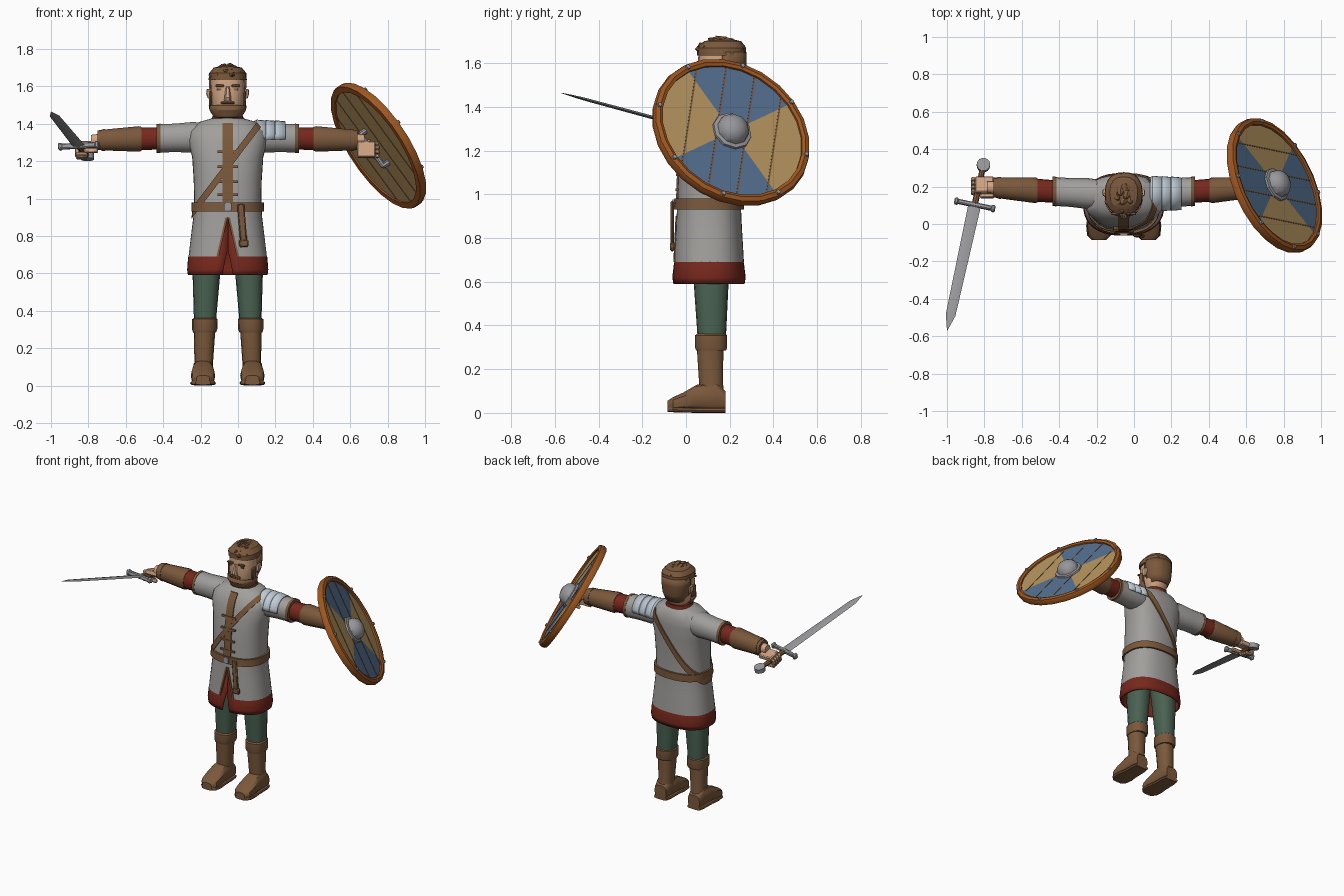
import bpy, bmesh, math, random
from mathutils import Vector, Matrix

cube = bpy.data.objects.get("Cube")
if cube:
    bpy.data.objects.remove(cube, do_unlink=True)
random.seed(4)
CX, TAU, P = -0.055, 2 * math.pi, 2.4
X, Y, Z = Vector((1, 0, 0)), Vector((0, 1, 0)), Vector((0, 0, 1))


def material(name, hexa):
    lin = [(int(hexa[i:i + 2], 16) / 255) ** 2.2 for i in (0, 2, 4)] + [1]
    m = bpy.data.materials.new(name)
    m.use_nodes = True
    m.diffuse_color = lin
    m.node_tree.nodes["Principled BSDF"].inputs["Base Color"].default_value = lin
    return m


GREY, BROWN = material("tunic grey", "a09e9b"), material("leather brown", "7a593e")
RED, GREEN = material("dark red", "762c22"), material("leg green", "4b6253")
SKIN, STEEL = material("skin", "d0a382"), material("steel", "96969a")
PALE, TAN = material("pale plate", "c0ccd6"), material("tan wood", "b4935f")
BLUE, RIM = material("shield blue", "567090"), material("rim orange brown", "9e5826")


def finish(name, bm, *mats):
    bmesh.ops.recalc_face_normals(bm, faces=bm.faces)
    me = bpy.data.meshes.new(name)
    bm.to_mesh(me)
    bm.free()
    for m in mats:
        me.materials.append(m)
    ob = bpy.data.objects.new(name, me)
    bpy.context.collection.objects.link(ob)
    return ob


def ring(c, u, v, ru, rv, a0=0.0, a1=TAU, n=24, p=P):
    """Superellipse points, a full loop or an open arc."""
    full = abs(a1 - a0 - TAU) < 1e-6
    pts = []
    for i in range(n if full else n + 1):
        a = a0 + (a1 - a0) * i / n
        e = lambda t: math.copysign(abs(t) ** (2 / p), t)
        pts.append(Vector(c) + u * ru * e(math.cos(a)) + v * rv * e(math.sin(a)))
    return pts


def loft(name, rings, mat, closed=True, caps=True, wrap=False, thick=0):
    bm = bmesh.new()
    rows = [[bm.verts.new(q) for q in r] for r in rings]
    n = len(rows[0])
    for a, b in zip(rows, rows[1:] + (rows[:1] if wrap else [])):
        for i in range(n if closed else n - 1):
            j = (i + 1) % n
            bm.faces.new((a[i], a[j], b[j], b[i]))
    if caps and closed and not wrap:
        bm.faces.new(rows[0])
        bm.faces.new(rows[-1])
    ob = finish(name, bm, mat)
    if thick:
        ob.modifiers.new("Solidify", "SOLIDIFY").thickness = thick
    return ob


def upright(name, rows, mat, n=24, a0=0.0, a1=TAU, **kw):
    """Loft of level rings given as x, y, z, rx, ry."""
    return loft(name, [ring((x, y, z), X, Y, rx, ry, a0, a1, n) for x, y, z, rx, ry in rows],
                mat, closed=abs(a1 - a0 - TAU) < 1e-6, **kw)


def frame(o, x, y):
    x = Vector(x).normalized()
    z = x.cross(Vector(y)).normalized()
    m = Matrix((x, z.cross(x), z)).transposed().to_4x4()
    m.translation = o
    return m


def boxes(name, parts, mat, m=Matrix(), bevel=0.006):
    bm = bmesh.new()
    for c, s in parts:
        bmesh.ops.create_cube(bm, size=1, matrix=m @ Matrix.Translation(c) @ Matrix.Diagonal((*s, 1)))
    ob = finish(name, bm, mat)
    if bevel:
        ob.modifiers.new("Bevel", "BEVEL").width = bevel
    return ob


def rod(name, a, b, r1, r2, mat, n=12):
    a, b = Vector(a), Vector(b)
    m = frame(a, b - a, Z if abs((b - a).normalized().z) < 0.9 else X)
    u, v = m.col[1].to_3d(), m.col[2].to_3d()
    return loft(name, [ring(a, u, v, r1, r1, n=n, p=2), ring(b, u, v, r2, r2, n=n, p=2)], mat)


# Tunic body with an open front slit
TUNIC = [(.69, .21, .16, .105), (.95, .178, .145, .105), (1.1, .182, .145, .11), (1.22, .19, .142, .118),
         (1.31, .212, .135, .13), (1.36, .205, .125, .137), (1.41, .15, .1, .145), (1.43, .08, .075, .15)]


def prof(z):
    z = min(max(z, .69), 1.43)
    for a, b in zip(TUNIC, TUNIC[1:]):
        if z <= b[0]:
            t = (z - a[0]) / (b[0] - a[0])
            return [a[i] + (b[i] - a[i]) * t for i in (1, 2, 3)]


rings = []
for z in (.69, .76, .83, .9, 1.0, 1.1, 1.22, 1.31, 1.36, 1.41, 1.43):
    rx, ry, cy = prof(z)
    gap = math.asin((max(.9 - z, 0) / .21 * .05 / rx) ** 1.2)
    rings.append(ring((CX, cy, z), X, Y, rx, ry, gap - TAU / 4, TAU * .75 - gap - 1e-4, 36))
loft("tunic", rings, GREY, closed=False)
rings = []
for z, rx, ry, gap in ((.59, .213, .163, .09), (.62, .217, .168, .07), (.685, .212, .16, .03),
                       (.72, .198, .149, .002), (.93, .17, .135, .002)):
    rings.append(ring((CX, .105, z), X, Y, rx, ry, gap - TAU / 4, TAU * .75 - gap, 36))
loft("under_skirt", rings, RED, closed=False, thick=.008)


# Belt, hem and shoulder strap follow the tunic
def band(name, a, b, h, off, mat, n=48):
    loops = []
    for i in range(n):
        row = []
        for dz, o in ((-h, -.01), (-h, off), (h, off), (h, -.01)):
            lo, hi = .6, 1.43
            for _ in range(24):
                z = (lo + hi) / 2
                rx, ry, cy = prof(z)
                q = ring((CX, cy, z), X, Y, rx + o, ry + o, n=n)[i]
                lo, hi = (z, hi) if z < a + dz + b * (q.x - CX) else (lo, z)
            row.append(q)
        loops.append(row)
    loft(name, loops, mat, wrap=True)


band("belt", .955, 0, .025, .014, BROWN)
band("shoulder_strap", 1.175, 1.32, .028, .009, BROWN)


def front_plate(name, rows, mat, off=.007):
    out = []
    for z, x0, x1 in rows:
        rx, ry, cy = prof(z)
        f = lambda x, o: Vector((CX + x, cy - ry * (1 - abs(x / rx) ** P) ** (1 / P) - o, z))
        out.append([f(x0, -.01), f(x0, off), f(x1, off), f(x1, -.01)])
    loft(name, out, mat)


front_plate("front_strip", [(z, -.027, .027) for z in (.97, 1.1, 1.22, 1.31, 1.36, 1.405)], BROWN)
for z in (1.02, 1.09, 1.17, 1.25):
    front_plate("tunic_tie", [(z - .006, -.055, .055), (z + .006, -.055, .055)], BROWN, .013)
for s in (-1, 1):
    front_plate("slit_trim", [(.69, s * .048, s * .06), (.9, 0, s * .012)], BROWN, .005)
front_plate("buckle", [(.935, -.02, .02), (.975, -.02, .02)], STEEL, .022)
boxes("belt_tail", [((0, 0, -.09), (.038, .014, .2)), ((0, 0, -.2), (.05, .02, .04))], BROWN,
      Matrix.Translation((.015, -.063, .96)) @ Matrix.Rotation(-.08, 4, "Y"))
upright("collar", [(CX, .15, 1.4, .095, .085), (CX, .152, 1.425, .088, .082), (CX, .155, 1.445, .078, .075)], RED)
upright("collar_trim", [(CX, .15, 1.395, .112, .092), (CX, .15, 1.418, .094, .086)], BROWN)

# Legs, boots and feet
for s, side in ((-1, "right"), (1, "left")):
    f = lambda d: CX + s * d
    upright(side + "_trouser", [(f(.122), .118, .33, .058, .064), (f(.114), .115, .6, .074, .08),
                                (f(.1), .11, .8, .08, .085)], GREEN, 16)
    upright(side + "_boot_shaft", [(f(.13), .12, .08, .052, .056), (f(.128), .115, .13, .05, .056),
                                   (f(.124), .11, .3, .058, .062)], BROWN, 14)
    upright(side + "_boot_cuff", [(f(.124), .115, .285, .062, .07), (f(.123), .115, .3, .067, .075),
                                  (f(.122), .115, .355, .068, .075), (f(.122), .115, .362, .058, .066)], BROWN, 14)
    foot = [(.18, .046, .09, 0), (.14, .054, .135, 0), (.05, .056, .12, 0), (-.01, .065, .085, .003),
            (-.06, .06, .062, .006), (-.085, .036, .045, .008)]
    loft(side + "_foot", [ring((f(.132), y, .01 + h / 2), X, Z, w, h / 2, n=14, p=3) for y, w, h, _ in foot], BROWN)
    loft(side + "_sole", [ring((f(.132), y, .012 + e / 2), X, Z, w + .004, .012, n=12, p=4)
                          for y, w, h, e in foot], BROWN)

    # Arms: sleeve, trim, red undersleeve, bracer
    def arm(name, rows, mat, **kw):
        loft(side + name, [ring((f(d), .15 + .065 * d, 1.333 - .03 * d), Y, Z, r, r, n=18, p=2.2)
                           for d, r in rows], mat, **kw)
    arm("_sleeve", [(.1, .075), (.19, .083), (.28, .077), (.375, .077)], GREY)
    arm("_sleeve_trim", [(.36, .079), (.38, .079)], BROWN)
    arm("_undersleeve", [(.36, .06), (.48, .062)], RED)
    arm("_bracer", [(.46, .065), (.475, .069), (.64, .058), (.695, .053)], BROWN)
    arm("_bracer_band", [(.655, .059), (.675, .058)], BROWN)
    arm("_wrist", [(.68, .035), (.73, .03)], SKIN)

# Left shoulder plates
for i in range(3):
    rows = [ring((x, .162, 1.326), Y, Z, r, r, -.1, math.pi + .1, 12, 2)
            for x, r in ((.085 + .05 * i, .088 - .002 * i), (.1 + .05 * i, .096 - .002 * i),
                         (.155 + .05 * i, .091 - .002 * i))]
    loft("shoulder_plate", rows, PALE, closed=False, thick=.008)

# Head
upright("head", [(CX, .16, 1.38, .058, .06), (CX, .155, 1.445, .06, .066), (CX, .148, 1.46, .07, .085),
                 (CX, .15, 1.5, .087, .096), (CX, .156, 1.58, .093, .104), (CX, .16, 1.65, .09, .102),
                 (CX, .165, 1.69, .06, .07)], SKIN, 20)
upright("beard", [(CX, .145, 1.432, .045, .058), (CX, .143, 1.442, .07, .085), (CX, .146, 1.475, .09, .101),
                  (CX, .15, 1.498, .094, .1)], BROWN, 16, math.pi * .98, math.pi * 2.02, thick=.008)
for s, side in ((-1, "right"), (1, "left")):
    boxes(side + "_sideburn", [((CX + s * .092, .125, 1.53), (.014, .045, .09))], BROWN)
    boxes(side + "_brow", [((CX + s * .043, .056, 1.603), (.045, .018, .012))], BROWN,bevel=.003)
    boxes(side + "_eye", [((CX + s * .042, .061, 1.583), (.028, .009, .011))], BROWN, bevel=0)
    upright(side + "_ear", [(CX + s * .096, .165, 1.535, .01, .012), (CX + s * .1, .168, 1.56, .015, .022),
                            (CX + s * .1, .17, 1.585, .012, .02)], SKIN, 8)
loft("nose", [ring((CX, y, z), X, Y, w, d, n=6, p=2) for y, z, w, d in
              ((.045, 1.525, .019, .016), (.041, 1.54, .018, .018), (.054, 1.6, .009, .01))], SKIN)
boxes("moustache", [((CX, .052, 1.512), (.075, .018, .014))], BROWN)
upright("back_hair", [(CX, .175, 1.48, .07, .08), (CX, .17, 1.53, .093, .1), (CX, .165, 1.6, .1, .112),
                      (CX, .165, 1.65, .1, .112)], BROWN, 16, .0, math.pi, thick=.014)
upright("hair_cap", [(CX, .163, 1.635, .102, .112), (CX, .163, 1.67, .1, .112), (CX, .168, 1.7, .075, .085),
                     (CX, .17, 1.71, .03, .04)], BROWN, 16)
bm = bmesh.new()
for i in range(26):
    a, k = i * 2.4, math.sqrt((i + 1) / 26)
    m = Matrix.Translation((CX + .086 * k * math.cos(a), .16 + .095 * k * math.sin(a), 1.708 - .055 * k * k))
    m = m @ Matrix.Rotation(random.uniform(-.7, .7), 4, "Z") @ Matrix.Rotation(random.uniform(-.5, .3), 4, "X")
    bmesh.ops.create_icosphere(bm, subdivisions=1, radius=1, matrix=m @ Matrix.Diagonal((.021, .036, .018, 1)))
finish("hair_tufts", bm, BROWN)


# Fists around a grip
def fist(name, grip, direction, along):
    m = frame(Vector(grip) - direction * .08, direction, along)
    parts = [((.05, 0, .028), (.1, .088, .034)), ((.035, .05, -.012), (.075, .024, .026))]
    for i in range(4):
        y = -.034 + .0225 * i
        parts += [((.11, y, .004), (.024, .02, .06)), ((.085, y, -.028), (.06, .02, .02))]
    boxes(name, parts, SKIN, m)


# Sword
pommel, tip = Vector((-.805, .315, 1.225)), Vector((-1, -.575, 1.465))
d = (tip - pommel).normalized()
sw = frame(pommel, d, X)
side_axis, flat = sw.col[1].to_3d(), sw.col[2].to_3d()
at = lambda t: pommel + d * t
fist("right_hand", at(.12), -X, d)
rod("pommel", pommel - flat * .016, pommel + flat * .016, .036, .036, STEEL, 14)
rod("sword_grip", at(.02), at(.22), .015, .017, BROWN, 8)
boxes("guard", [((.225, 0, 0), (.024, .19, .03)), ((.225, -.1, 0), (.034, .022, .038)),
                ((.225, .1, 0), (.034, .022, .038))], STEEL, sw)
loft("blade", [ring(at(t), side_axis, flat, w, h, n=4, p=2) for t, w, h in
               ((.23, .034, .009), (.8, .027, .007), (.85, .026, .006), (.937, .001, .001))], STEEL)

# Round shield, built in its own frame: x across, y along the planks, z outward
n = Vector((.775, .37, .51)).normalized()
along = Vector((-.585, .12, .8))
S = Vector((.75, .205, 1.282))
M = frame(S, along.cross(n), along)
bm = bmesh.new()
bmesh.ops.create_cone(bm, cap_ends=True, cap_tris=True, segments=24, radius1=.36, radius2=.36, depth=.022, matrix=M)
inv = M.inverted()
for face in bm.faces:
    c = inv @ face.calc_center_median()
    face.material_index = int(c.z > .005 and abs(c.y) > abs(c.x))
finish("shield_boards", bm, TAN, BLUE)
U, V, N = (M.col[i].to_3d() for i in range(3))
loft("shield_rim", [ring(S + N * h, U, V, r, r, p=2) for r, h in
                    ((.345, -.02), (.345, .022), (.36, .028), (.38, .022), (.386, 0), (.38, -.02))], RIM, wrap=True)
lines = [((x, 0, z), (.007, 2 * math.sqrt(.35 ** 2 - x * x), .004)) for x in (-.21, -.07, .07, .21) for z in (-.011, .011)]
boxes("plank_grooves", lines, BROWN, M, 0)
for i in range(8):
    a = TAU * i / 8
    c = S + (U * math.cos(a) + V * math.sin(a)) * .364
    rod("rim_rivet", c + N * .015, c + N * .034, .014, .01, STEEL, 8)
loft("shield_boss", [ring(S + N * h, U, V, r, r, n=10, p=2) for r, h in
                     ((.095, .01), (.093, .022), (.076, .026), (.072, .05), (.052, .075), (.022, .088))], STEEL)
rod("shield_grip", S - N * .045 - V * .11, S - N * .045 + V * .11, .014, .014, STEEL, 8)
for s in (-1, 1):
    rod("grip_mount", S - N * .05 + V * s * .105, S + V * s * .105, .014, .018, STEEL, 8)
fist("left_hand", S - N * .045, X, V)

# Smooth shading with sharp edges kept
bpy.ops.object.select_all(action="DESELECT")
for ob in bpy.context.collection.objects:
    if ob.type == "MESH":
        ob.select_set(True)
        bpy.context.view_layer.objects.active = ob
bpy.ops.object.shade_smooth_by_angle(angle=math.radians(32))
